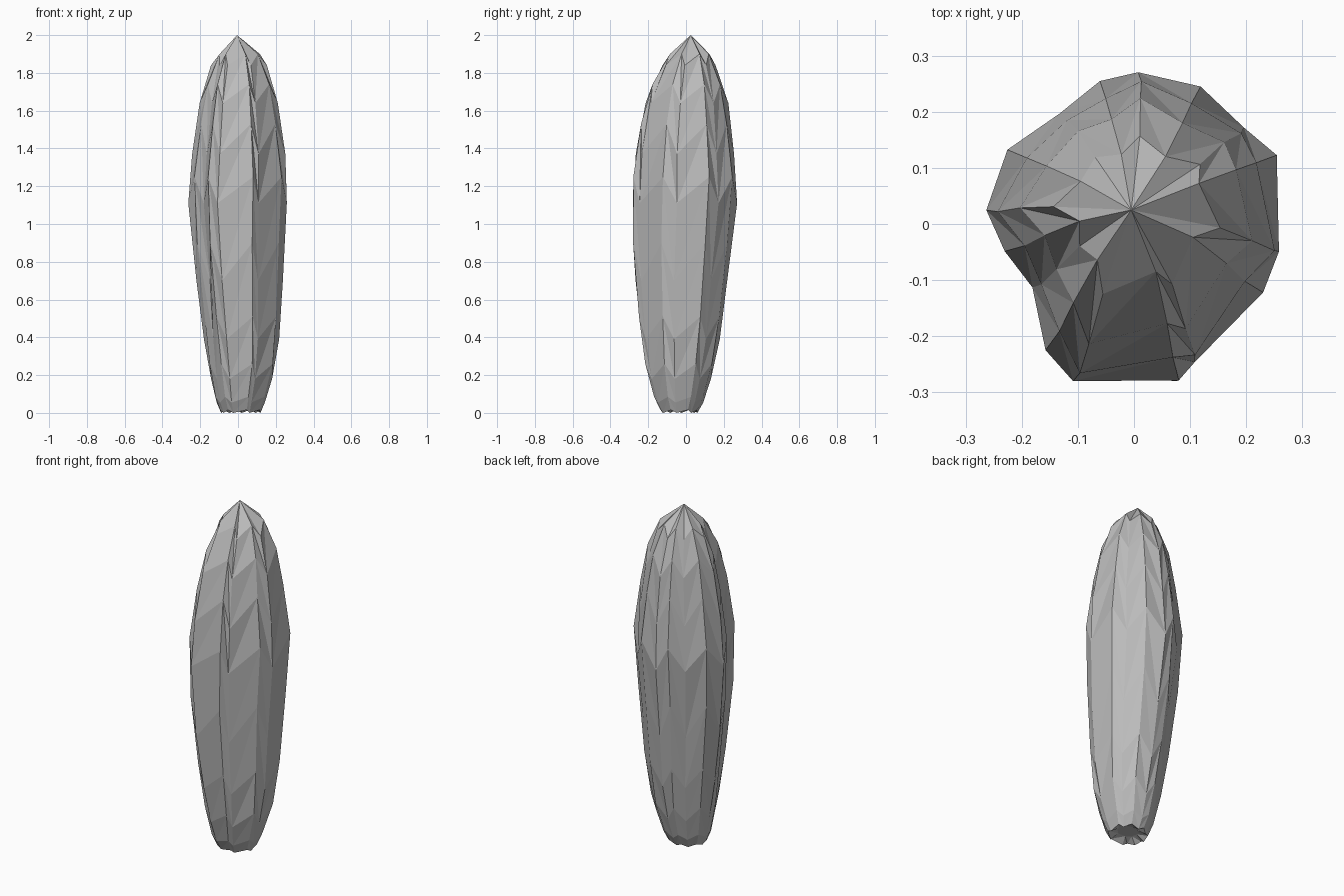
import bpy
import bmesh
from math import hypot

default_cube = bpy.data.objects.get("Cube")
if default_cube:
    bpy.data.objects.remove(default_cube, do_unlink=True)

# Outline of the widest section, counter-clockwise from the right
OUTLINE = [(.27, -.045), (.26, .13), (.205, .18), (.12, .255), (.01, .28),
           (-.065, .265), (-.135, .205), (-.235, .14), (-.27, .03),
           (-.24, -.045), (-.185, -.11), (-.165, -.225), (-.11, -.28),
           (.08, -.28), (.115, -.245), (.235, -.12)]
HALF_X, HALF_Y = .27, .28

# Height, then the x and y extents at that height
PROFILE = [(0, -.09, .12, -.13, .06), (.07, -.12, .15, -.17, .1),
           (.26, -.16, .205, -.22, .155), (.45, -.19, .225, -.245, .19),
           (.85, -.238, .245, -.28, .235), (1.18, -.27, .262, -.28, .28),
           (1.28, -.255, .265, -.278, .265), (1.45, -.232, .238, -.255, .245),
           (1.68, -.197, .205, -.205, .22), (1.81, -.16, .17, -.145, .17),
           (1.9, -.11, .12, -.085, .13), (2, -.01, -.01, .025, .025)]

# Ring heights and how far alternate columns are staggered
RINGS = [(.008, .008), (.07, .015), (.22, .04), (.45, .06), (.8, .1),
         (1.18, .07), (1.45, .08), (1.69, .05), (1.87, .03)]


def extents(z):
    """Interpolate the profile at height z."""
    for low, high in zip(PROFILE, PROFILE[1:]):
        if z <= high[0]:
            t = (z - low[0]) / (high[0] - low[0])
            return [a + (b - a) * t for a, b in zip(low[1:], high[1:])]
    return PROFILE[-1][1:]


def body_point(column, z, shrink=1):
    """Place one outline column on the body, rounder towards the base."""
    x, y = OUTLINE[column]
    u, v = x / HALF_X, y / HALF_Y
    roundness = max(0, 1 - z / .6)
    length = hypot(u, v)
    u += (u / length - u) * roundness
    v += (v / length - v) * roundness
    left, right, front, back = extents(z)
    return ((left + right) / 2 + shrink * u * (right - left) / 2,
            (front + back) / 2 + shrink * v * (back - front) / 2, z)


def bridge(bm, lower, upper):
    """Join two rings with triangles whose diagonals alternate."""
    count = len(lower)
    for i in range(count):
        j = (i + 1) % count
        if i % 2:
            bm.faces.new((lower[i], lower[j], upper[i]))
            bm.faces.new((lower[j], upper[j], upper[i]))
        else:
            bm.faces.new((lower[i], lower[j], upper[j]))
            bm.faces.new((lower[i], upper[j], upper[i]))


# Faceted body
bm = bmesh.new()
columns = range(len(OUTLINE))
rings = []
for height, stagger in RINGS:
    ring = []
    for c in columns:
        z = height + (stagger if c % 2 else -stagger)
        ring.append(bm.verts.new(body_point(c, z)))
    rings.append(ring)
for lower, upper in zip(rings, rings[1:]):
    bridge(bm, lower, upper)

# Pointed tip
tip = bm.verts.new((-.005, .025, 2))
for c in columns:
    bm.faces.new((rings[-1][c], rings[-1][c - len(columns) + 1], tip))

# Shallow hollow under the base
hollow = []
for c in columns:
    x, y, z = body_point(c, 0, .55)
    hollow.append(bm.verts.new((x, y, .03)))
bridge(bm, hollow, rings[0])
bm.faces.new(hollow)

bmesh.ops.recalc_face_normals(bm, faces=bm.faces)
mesh = bpy.data.meshes.new("stone_body")
bm.to_mesh(mesh)
bm.free()

# Plain grey surface
grey = bpy.data.materials.new("stone_grey")
grey.use_nodes = True
colour = (.5, .5, .5, 1)
grey.diffuse_color = colour
grey.node_tree.nodes["Principled BSDF"].inputs["Base Color"].default_value = colour
mesh.materials.append(grey)

body = bpy.data.objects.new("stone_body", mesh)
bpy.context.collection.objects.link(body)
